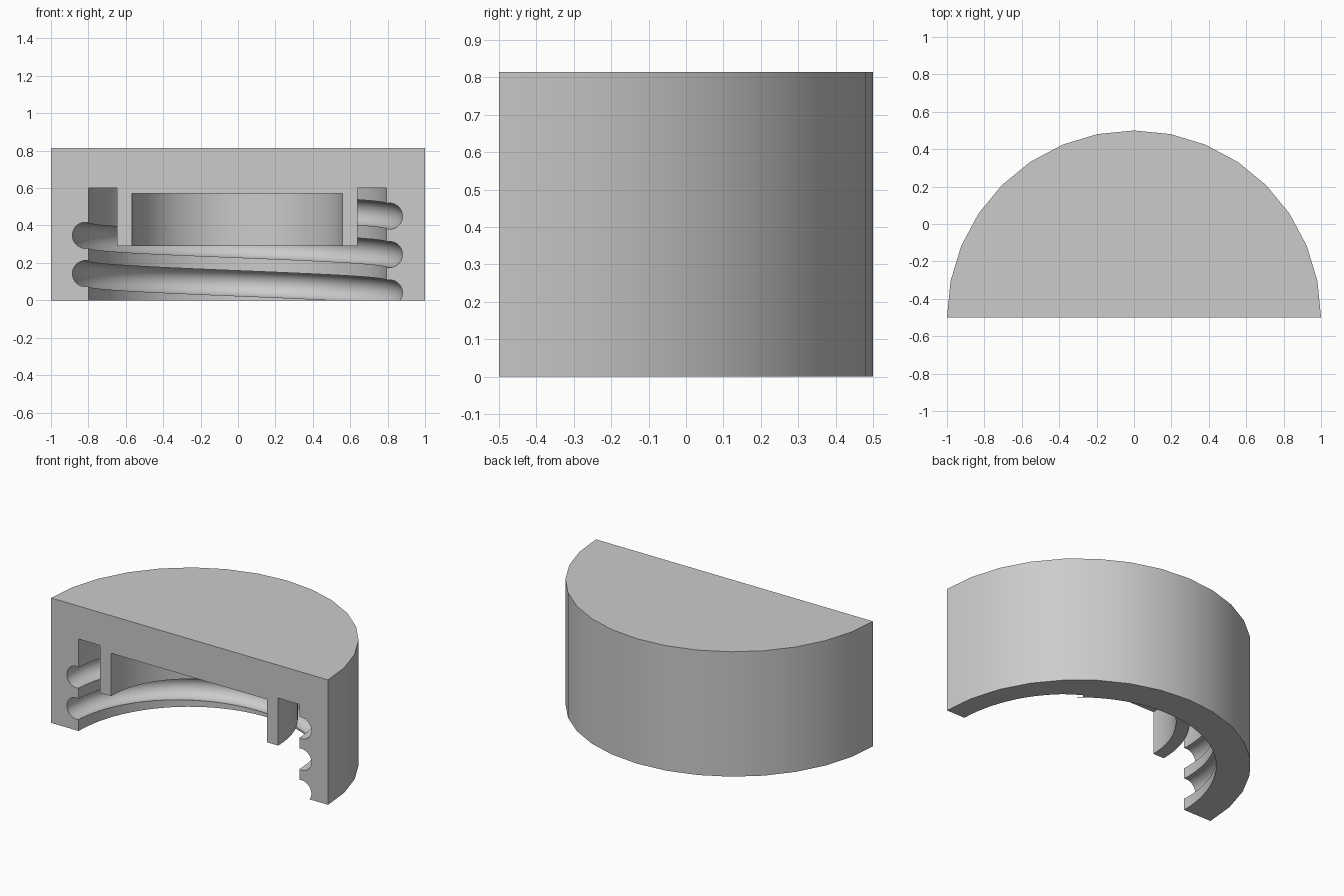
import bpy, bmesh
from math import sin, cos, pi, radians

cube = bpy.data.objects.get("Cube")
if cube:
    bpy.data.objects.remove(cube)

CY = -0.5        # cut plane, where the round axis lies
CX = -0.003      # slight offset of the bore

grey = bpy.data.materials.new("plain_grey")
grey.use_nodes = True
grey.diffuse_color = (0.6, 0.6, 0.6, 1)
grey.node_tree.nodes["Principled BSDF"].inputs["Base Color"].default_value = (0.6, 0.6, 0.6, 1)


def make_object(name, bm):
    bmesh.ops.recalc_face_normals(bm, faces=bm.faces[:])
    mesh = bpy.data.meshes.new(name)
    bm.to_mesh(mesh)
    bm.free()
    mesh.materials.append(grey)
    obj = bpy.data.objects.new(name, mesh)
    bpy.context.collection.objects.link(obj)
    return obj


def sweep(name, rings, closed):
    """Skin rings of points; closed joins the last ring to the first, else caps."""
    bm = bmesh.new()
    loops = [[bm.verts.new(p) for p in ring] for ring in rings]
    pairs = list(zip(loops, loops[1:]))
    if closed:
        pairs.append((loops[-1], loops[0]))
    else:
        bm.faces.new(loops[0])
        bm.faces.new(loops[-1])
    for a, b in pairs:
        for i in range(len(a)):
            j = (i + 1) % len(a)
            bm.faces.new((a[i], a[j], b[j], b[i]))
    bmesh.ops.remove_doubles(bm, verts=bm.verts[:], dist=1e-5)
    return make_object(name, bm)


def around(r, angle, z):
    return (CX + r * cos(angle), CY + r * sin(angle), z)


# Half-round cap block
HEIGHT = 0.815
SIDES = 16
outline = [(cos(pi * i / SIDES), CY + sin(pi * i / SIDES)) for i in range(SIDES + 1)]
cap = sweep("half_cap", [[(x, y, z) for x, y in outline] for z in (0, HEIGHT)], False)

# Bore with a hanging sealing ring left standing
profile = [(0, -0.1), (0.797, -0.1), (0.797, 0.6), (0.643, 0.6),
           (0.643, 0.29), (0.563, 0.29), (0.563, 0.57), (0, 0.57)]
STEPS = 96
bore = sweep("bore_cutter",
             [[around(r, 2 * pi * (k + 0.5) / STEPS, z) for r, z in profile]
              for k in range(STEPS)], True)

# Helical thread groove
PITCH, GROOVE, MID = 0.205, 0.07, 0.813
thread_rings = []
for k in range(-20, int(STEPS * 2.25) + 1):
    a = 2 * pi * (k + 0.5) / STEPS
    z = 0.04 + PITCH * a / (2 * pi)
    thread_rings.append([around(MID + GROOVE * cos(t), a, z + GROOVE * sin(t))
                         for t in (2 * pi * (n + 0.5) / 24 for n in range(24))])
thread = sweep("thread_cutter", thread_rings, False)

# Cut the block and keep the finished mesh
for cutter in (bore, thread):
    mod = cap.modifiers.new(cutter.name, "BOOLEAN")
    mod.operation = "DIFFERENCE"
    mod.solver = "EXACT"
    mod.object = cutter
    cutter.hide_render = True
bpy.context.view_layer.update()
graph = bpy.context.evaluated_depsgraph_get()
finished = bpy.data.meshes.new_from_object(cap.evaluated_get(graph))
cap.modifiers.clear()
cap.data = finished
for cutter in (bore, thread):
    bpy.data.objects.remove(cutter)

bpy.ops.object.select_all(action="DESELECT")
cap.select_set(True)
bpy.context.view_layer.objects.active = cap
bpy.ops.object.shade_smooth_by_angle(angle=radians(30))
